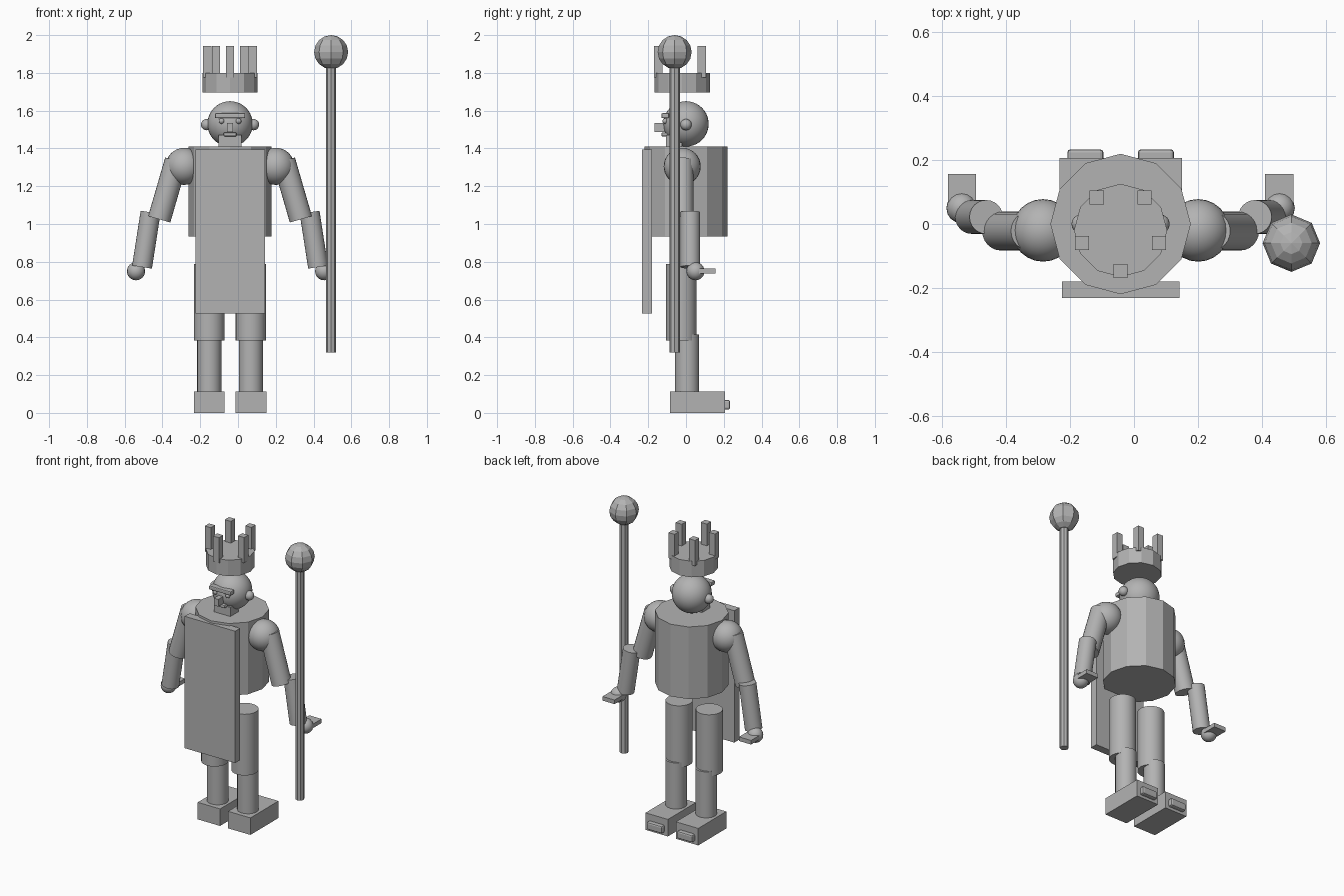
import bpy
import math
from mathutils import Vector

if "Cube" in bpy.data.objects:
    bpy.data.objects.remove(bpy.data.objects["Cube"], do_unlink=True)

CX = -0.042          # body centre line
GREY = (0.45, 0.45, 0.45, 1)

mat = bpy.data.materials.new("plain grey")
mat.use_nodes = True
mat.diffuse_color = GREY
mat.node_tree.nodes["Principled BSDF"].inputs["Base Color"].default_value = GREY


def finish(name, smooth=True):
    ob = bpy.context.object
    ob.name = name
    ob.data.materials.append(mat)
    if smooth:
        bpy.ops.object.shade_smooth_by_angle(angle=math.radians(29))
    return ob


def box(name, lo, hi, bevel=0):
    lo, hi = Vector(lo), Vector(hi)
    bpy.ops.mesh.primitive_cube_add(size=1, location=(lo + hi) / 2)
    bpy.context.object.scale = hi - lo
    bpy.ops.object.transform_apply(location=False, rotation=False, scale=True)
    ob = finish(name, False)
    if bevel:
        mod = ob.modifiers.new("soft edges", "BEVEL")
        mod.width = bevel
        mod.segments = 2
    return ob


def ball(name, centre, radius, segments=24, rings=16, smooth=True):
    bpy.ops.mesh.primitive_uv_sphere_add(segments=segments, ring_count=rings,
                                         radius=radius, location=centre)
    return finish(name, smooth)


def rod(name, start, end, radius, sides=24, smooth=True):
    start, end = Vector(start), Vector(end)
    axis = end - start
    bpy.ops.mesh.primitive_cylinder_add(vertices=sides, radius=radius, depth=axis.length,
                                        location=(start + end) / 2)
    bpy.context.object.rotation_euler = axis.to_track_quat("Z", "Y").to_euler()
    return finish(name, smooth)


# Body and front panel
rod("torso", (CX, 0, 0.935), (CX, 0, 1.41), 0.22, 12, False)
box("front_panel", (CX - 0.184, -0.232, 0.527), (CX + 0.184, -0.18, 1.395))

# Head and face
ball("head", (CX, 0, 1.53), 0.12, 32, 20)
box("brow", (CX - 0.08, -0.13, 1.56), (CX + 0.08, -0.09, 1.587), 0.006)
box("nose", (CX - 0.016, -0.168, 1.488), (CX + 0.016, -0.1, 1.535))
box("mouth", (CX - 0.035, -0.13, 1.463), (CX + 0.035, -0.08, 1.485), 0.008)
box("beard", (CX - 0.06, -0.105, 1.405), (CX + 0.06, -0.02, 1.47))

# Crown: band with five upright points
rod("crown_band", (CX, -0.02, 1.695), (CX, -0.02, 1.80), 0.146, 12, False)
for i in range(5):
    a = math.radians(72 * i - 90)
    x, y = CX + 0.127 * math.cos(a), -0.02 + 0.127 * math.sin(a)
    box(f"crown_point_{i + 1}", (x - 0.022, y - 0.022, 1.775), (x + 0.022, y + 0.022, 1.943))

# Paired parts
for side, s in (("left", 1), ("right", -1)):
    def at(x, y, z):
        return (CX + s * x, y, z)

    def pair_box(name, x0, x1, y0, y1, z0, z1, bevel=0):
        xs = sorted((CX + s * x0, CX + s * x1))
        box(f"{side}_{name}", (xs[0], y0, z0), (xs[1], y1, z1), bevel)

    ball(f"{side}_eye", at(0.045, -0.11, 1.545), 0.015, 12, 8)
    ball(f"{side}_ear", at(0.124, 0, 1.526), 0.03, 16, 10)

    # Arms
    ball(f"{side}_shoulder", at(0.243, -0.02, 1.305), 0.098, 24, 16)
    rod(f"{side}_upper_arm", at(0.285, -0.022, 1.335), at(0.375, -0.022, 1.025), 0.061)
    rod(f"{side}_forearm", at(0.421, 0.022, 1.062), at(0.466, 0.022, 0.772), 0.053)
    ball(f"{side}_hand", at(0.498, 0.05, 0.75), 0.048, 16, 12)
    pair_box("fingers", 0.453, 0.541, 0.06, 0.156, 0.738, 0.765)

    # Legs and feet
    rod(f"{side}_thigh", at(0.11, -0.025, 0.384), at(0.11, -0.025, 0.787), 0.081)
    rod(f"{side}_shin", at(0.11, 0.006, 0.1), at(0.11, 0.006, 0.415), 0.064)
    pair_box("foot", 0.029, 0.192, -0.085, 0.207, 0, 0.112)
    pair_box("toe", 0.054, 0.167, 0.19, 0.234, 0.018, 0.068, 0.01)

# Staff
rod("staff_shaft", (0.493, -0.06, 0.32), (0.493, -0.06, 1.84), 0.027, 8, False)
ball("staff_knob", (0.493, -0.06, 1.91), 0.09, 8, 8, False)
